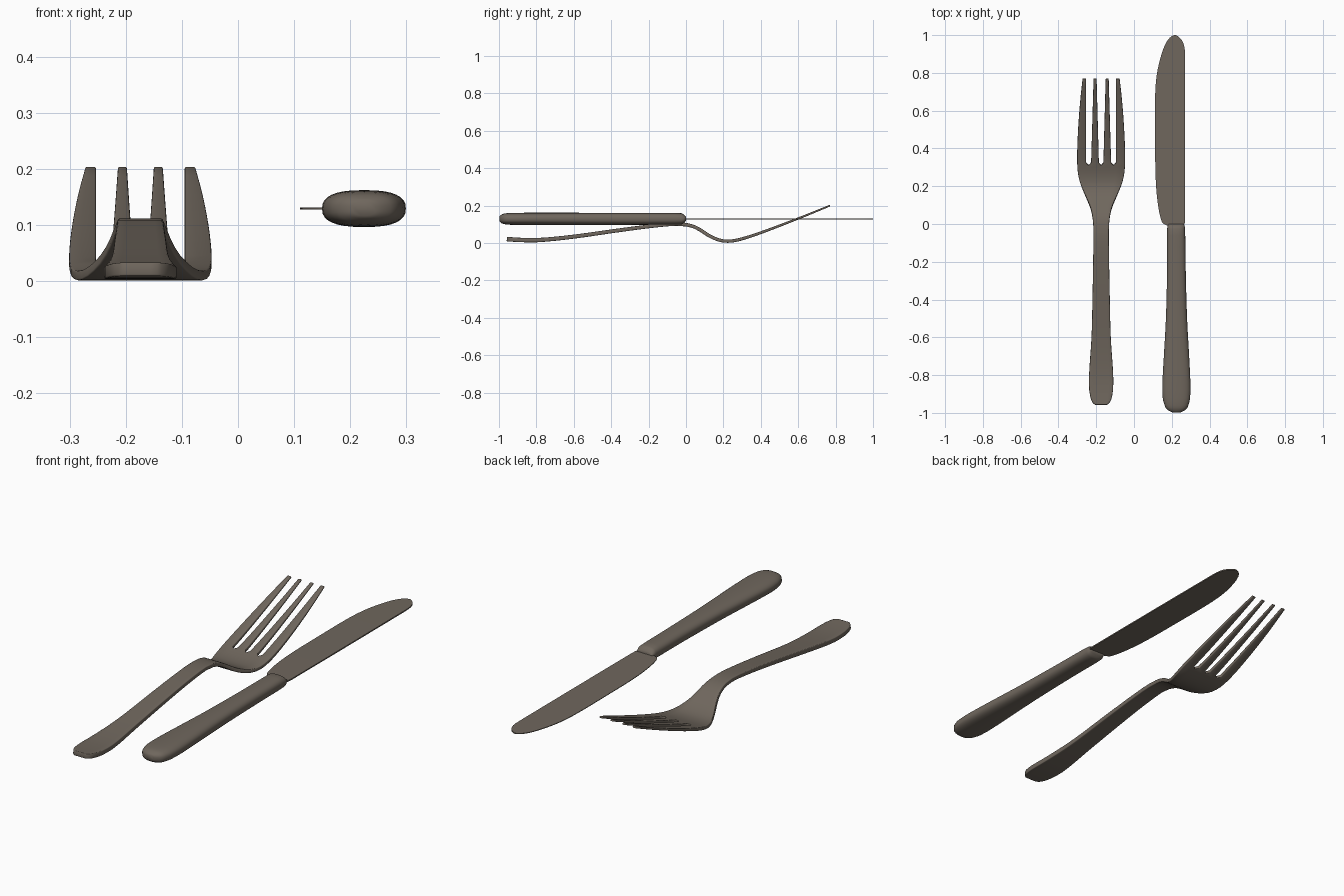
import bpy, bmesh, math

if "Cube" in bpy.data.objects:
    bpy.data.objects.remove(bpy.data.objects["Cube"])

STEEL = bpy.data.materials.new("dark_steel")
STEEL.diffuse_color = (0.16, 0.135, 0.11, 1)
STEEL.use_nodes = True
STEEL.node_tree.nodes["Principled BSDF"].inputs["Base Color"].default_value = STEEL.diffuse_color


def curve(points, t):
    """Smooth interpolation through (t, value) points."""
    if t <= points[0][0]:
        return points[0][1]
    for i in range(len(points) - 1):
        (a, va), (b, vb) = points[i], points[i + 1]
        if t <= b:
            p = points[max(i - 1, 0)]
            n = points[min(i + 2, len(points) - 1)]
            h, s = b - a, (t - a) / (b - a)
            ma = (vb - p[1]) / (b - p[0]) * h
            mb = (n[1] - va) / (n[0] - a) * h
            return ((2*s**3 - 3*s**2 + 1) * va + (s**3 - 2*s**2 + s) * ma
                    + (3*s**2 - 2*s**3) * vb + (s**3 - s**2) * mb)
    return points[-1][1]


def finish(name, bm, angle=35):
    bmesh.ops.recalc_face_normals(bm, faces=bm.faces)
    mesh = bpy.data.meshes.new(name)
    bm.to_mesh(mesh)
    bm.free()
    obj = bpy.data.objects.new(name, mesh)
    bpy.context.collection.objects.link(obj)
    mesh.materials.append(STEEL)
    bpy.ops.object.select_all(action='DESELECT')
    obj.select_set(True)
    bpy.context.view_layer.objects.active = obj
    bpy.ops.object.shade_smooth_by_angle(angle=math.radians(angle))
    return obj


def loft(name, rings, angle=35):
    """Skin closed rings and cap both ends."""
    bm = bmesh.new()
    vs = [[bm.verts.new(p) for p in ring] for ring in rings]
    n = len(vs[0])
    for a, b in zip(vs, vs[1:]):
        for i in range(n):
            bm.faces.new((a[i], a[(i + 1) % n], b[(i + 1) % n], b[i]))
    bm.faces.new(vs[0])
    bm.faces.new(vs[-1])
    return finish(name, bm, angle)


# Fork: a bent sheet with slots, given thickness and softened edges
FX = -0.174
width = [(-0.958, 0.03), (-0.945, 0.046), (-0.92, 0.056), (-0.88, 0.063), (-0.8, 0.064),
         (-0.6, 0.051), (-0.4, 0.046), (-0.1, 0.041), (0, 0.042), (0.08, 0.055),
         (0.16, 0.088), (0.22, 0.112), (0.28, 0.124), (0.36, 0.127), (0.5, 0.122),
         (0.65, 0.111), (0.77, 0.098)]
height = [(-0.958, 0.021), (-0.88, 0.016), (-0.78, 0.016), (-0.6, 0.034), (-0.35, 0.069),
          (-0.15, 0.094), (-0.03, 0.101), (0.05, 0.084), (0.13, 0.035), (0.18, 0.015),
          (0.22, 0.0095), (0.28, 0.017), (0.4, 0.055), (0.6, 0.131), (0.77, 0.2)]
thick = [(-0.958, 0.024), (-0.5, 0.021), (0, 0.019), (0.25, 0.017), (0.5, 0.013), (0.77, 0.009)]
ROOT = 0.325
SLOTS = (1, 2, 5, 6, 9, 10)
ys = [-0.958, -0.952, -0.945, -0.93, -0.91, -0.88, -0.84]
ys += [-0.8 + 0.05 * i for i in range(16)]
ys += [0.025 * i for i in range(13)] + [ROOT]
ys += [0.35 + 0.042 * i for i in range(11)]
bm = bmesh.new()
rows, thickness = [], []
for y in ys:
    w = curve(width, y)
    t = max(0, (y - ROOT) / (0.77 - ROOT))
    outer, inner, mid = 0.079, 0.053 - 0.013 * t, 0.012 + 0.012 * t
    half = [mid, inner, (inner + outer) / 2, outer]
    scale = min(1, w / 0.125) if y < ROOT else 1
    half = [h * scale for h in half] + [w]
    row = []
    for i, x in enumerate([-h for h in reversed(half)] + [0] + half):
        yy = y
        if y == ROOT and i in (2, 5, 8):
            yy -= 0.014
        row.append(bm.verts.new((FX + x, yy, curve(height, yy))))
        thickness.append(curve(thick, yy) / 0.03)
    rows.append(row)
for r, (a, b) in enumerate(zip(rows, rows[1:])):
    for i in range(len(a) - 1):
        if ys[r] >= ROOT and i in (1, 2, 4, 5, 7, 8):
            continue
        bm.faces.new((a[i], a[i + 1], b[i + 1], b[i]))
keep = bm.verts.layers.deform.verify()
for v, t in zip(list(bm.verts), thickness):
    v[keep][0] = t
loose = [v for v in bm.verts if not v.link_faces]
bmesh.ops.delete(bm, geom=loose, context='VERTS')
fork = finish("fork", bm)
fork.vertex_groups.new(name="thickness")
solid = fork.modifiers.new("sheet_thickness", 'SOLIDIFY')
solid.thickness = 0.03
solid.offset = 0
solid.vertex_group = "thickness"
bevel = fork.modifiers.new("soft_edges", 'BEVEL')
bevel.width = 0.003
bevel.segments = 2
bevel.limit_method = 'ANGLE'
bevel.angle_limit = math.radians(50)

# Knife handle: rounded bar, fuller toward the butt
left = [(-0.998, 0.205), (-0.985, 0.178), (-0.96, 0.162), (-0.92, 0.152), (-0.85, 0.15),
        (-0.7, 0.158), (-0.5, 0.169), (-0.25, 0.175), (-0.02, 0.176), (0.0, 0.182)]
right = [(-0.998, 0.245), (-0.985, 0.272), (-0.96, 0.288), (-0.92, 0.297), (-0.85, 0.299),
         (-0.7, 0.292), (-0.5, 0.281), (-0.25, 0.274), (-0.02, 0.27), (0.0, 0.264)]
depth = [(-0.998, 0.013), (-0.985, 0.024), (-0.96, 0.030), (-0.9, 0.0325), (-0.5, 0.0325),
         (-0.1, 0.031), (-0.025, 0.03), (-0.01, 0.022), (0.0, 0.01)]
rings = []
hy = [-0.998, -0.993, -0.985, -0.972, -0.96, -0.94, -0.92, -0.88]
hy += [-0.84 + 0.06 * i for i in range(14)] + [-0.025, -0.017, -0.01, -0.004, 0.0]
for y in hy:
    l, r, d = curve(left, y), curve(right, y), curve(depth, y)
    ring = []
    for i in range(32):
        a = math.tau * i / 32
        c, s = math.cos(a), math.sin(a)
        ring.append(((l + r) / 2 + (r - l) / 2 * math.copysign(abs(c) ** 0.75, c), y,
                     0.129 + d * math.copysign(abs(s) ** 0.8, s)))
    rings.append(ring)
loft("knife_handle", rings, 50)

# Knife blade: thin wedge, straight spine and curved cutting edge
edge = [(-0.015, 0.19), (0.0, 0.158), (0.01, 0.148), (0.06, 0.134), (0.15, 0.121), (0.26, 0.114),
        (0.4, 0.112), (0.68, 0.112), (0.8, 0.122), (0.9, 0.146), (0.96, 0.17),
        (0.99, 0.193), (1.0, 0.212)]
spine = [(-0.015, 0.26), (0.0, 0.268), (0.06, 0.27), (0.88, 0.27), (0.93, 0.268), (0.965, 0.258),
         (0.99, 0.238), (1.0, 0.22)]
by = [-0.015, 0.0, 0.005, 0.01, 0.03] + [0.06 + 0.04 * i for i in range(21)]
by += [0.89, 0.92, 0.94, 0.96, 0.975, 0.985, 0.993, 0.998, 1.0]
rings = []
for y in by:
    l, r = curve(edge, y), curve(spine, y)
    rings.append([(l, y, 0.1275), (r, y, 0.126), (r, y, 0.132), (l, y, 0.1305)])
loft("knife_blade", rings)
